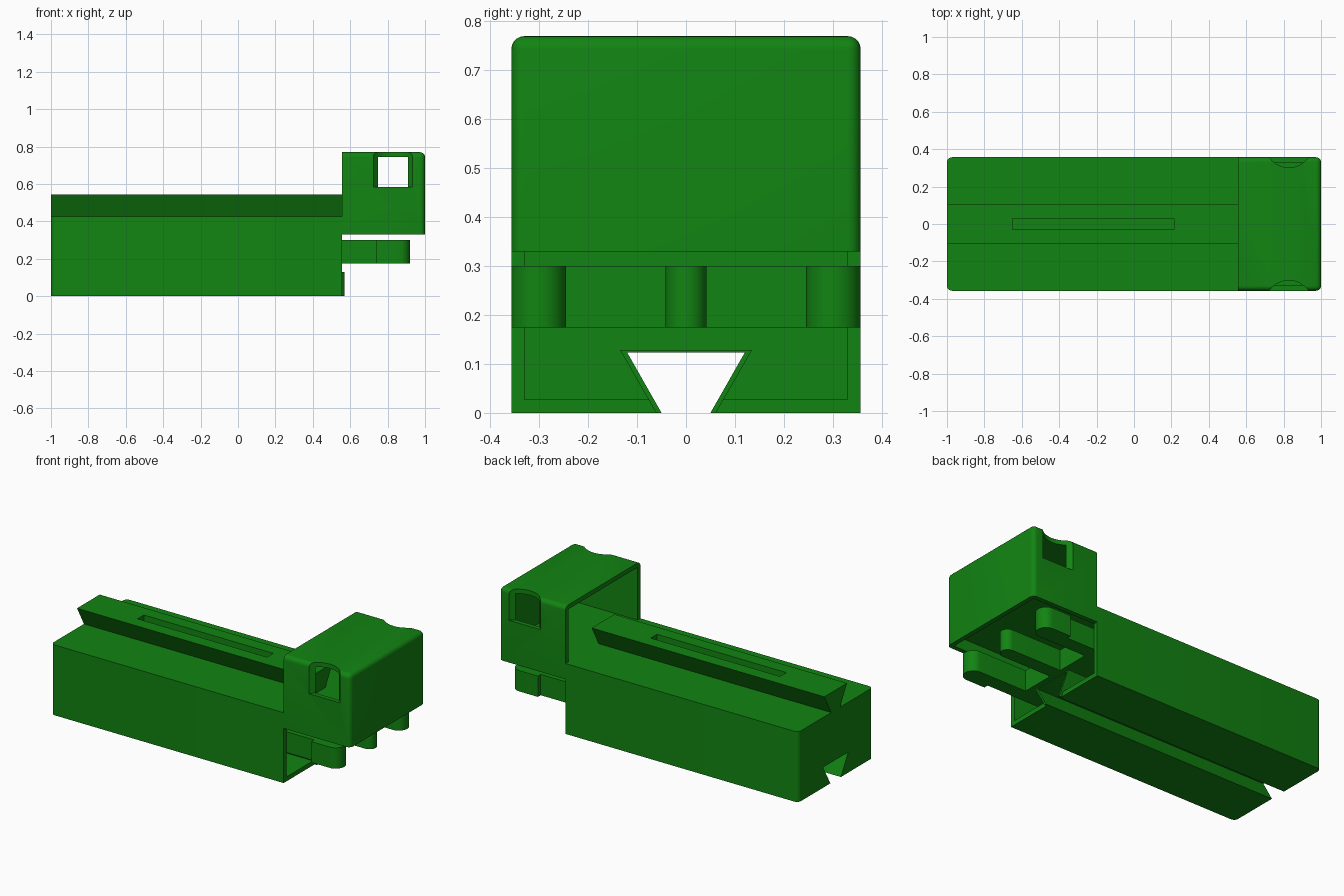
import bpy, bmesh, math

if "Cube" in bpy.data.objects:
    bpy.data.objects.remove(bpy.data.objects["Cube"])

green = bpy.data.materials.new("green")
green.diffuse_color = (0.006, 0.23, 0.006, 1)
green.use_nodes = True
green.node_tree.nodes["Principled BSDF"].inputs["Base Color"].default_value = green.diffuse_color

W, T = 0.357, 0.027        # half width, wall thickness
X0, XH, X1 = -1.0, 0.555, 1.0
TOP, HEAD_Z, HEAD_TOP = 0.425, 0.33, 0.77


def finish(bm, name):
    bmesh.ops.recalc_face_normals(bm, faces=bm.faces)
    me = bpy.data.meshes.new(name)
    bm.to_mesh(me)
    bm.free()
    me.materials.append(green)
    ob = bpy.data.objects.new(name, me)
    bpy.context.collection.objects.link(ob)
    return ob


def prism(name, pts, a, b, axis):
    """Extrude (y, z) points along x, or (x, y) points along z."""
    bm = bmesh.new()
    put = (lambda p: (a, *p)) if axis == 'x' else (lambda p: (*p, a))
    face = bm.faces.new([bm.verts.new(put(p)) for p in pts])
    res = bmesh.ops.extrude_face_region(bm, geom=[face])
    d = (b - a, 0, 0) if axis == 'x' else (0, 0, b - a)
    bmesh.ops.translate(bm, vec=d, verts=[v for v in res['geom'] if isinstance(v, bmesh.types.BMVert)])
    return finish(bm, name)


def box(name, x, y, z):
    return prism(name, [(y[0], z[0]), (y[1], z[0]), (y[1], z[1]), (y[0], z[1])], x[0], x[1], 'x')


def round_edges(ob, rule, r=0.027, seg=5):
    bm = bmesh.new()
    bm.from_mesh(ob.data)
    edges = [e for e in bm.edges if rule(e.verts[0].co, e.verts[1].co)]
    bmesh.ops.bevel(bm, geom=edges, offset=r, segments=seg, profile=0.5, affect='EDGES')
    bm.to_mesh(ob.data)
    bm.free()


def combine(ob, other, op='DIFFERENCE'):
    bpy.context.view_layer.objects.active = ob
    m = ob.modifiers.new("cut", 'BOOLEAN')
    m.operation, m.object, m.solver = op, other, 'EXACT'
    bpy.ops.object.modifier_apply(modifier=m.name)
    bpy.data.objects.remove(other)


def trapezoid(bottom, top, z0, z1):
    return [(-bottom, z0), (bottom, z0), (top, z1), (-top, z1)]


def same(a, b):
    return abs(a - b) < 1e-4


# Long hollow body with rounded rear corners
body = box("body", (X0, XH), (-W, W), (0, TOP))
round_edges(body, lambda p, q: same(p.x, X0) and same(q.x, X0) and same(p.y, q.y))
combine(body, box("cavity", (X0 + T, XH + 0.1), (-W + T, W - T), (T, TOP - T)))

# Dovetail channel along the underside, with a thin lining
combine(body, prism("lining", trapezoid(0.061, 0.135, 0, 0.129), X0 + 0.01, XH + 0.015, 'x'), 'UNION')
combine(body, prism("channel", trapezoid(0.0386, 0.12, -0.02, 0.123), X0 - 0.1, XH + 0.1, 'x'))

# Dovetail rail on top, with a narrow slot
rail = prism("dovetail_rail", trapezoid(0.042, 0.108, TOP - 0.001, 0.545), X0, XH, 'x')
combine(rail, box("slot", (-0.65, 0.215), (-0.03, 0.03), (0.48, 0.6)))

# Head: rounded box, open to the rear above the floor and open underneath
head = box("head", (XH, X1), (-W, W), (HEAD_Z, HEAD_TOP))
round_edges(head, lambda p, q: (same(p.z, HEAD_TOP) and same(q.z, HEAD_TOP)
                                and not (same(p.x, XH) and same(q.x, XH)))
            or (same(p.x, X1) and same(q.x, X1) and same(p.y, q.y)))
combine(head, box("upper_cavity", (XH - 0.1, X1 - T), (-W + T, W - T), (TOP, HEAD_TOP - T)))
combine(head, box("lower_cavity", (XH - 0.1, X1 - T), (-W + T, W - T), (HEAD_Z - 0.1, TOP - T)))

# Curved finger notches on both sides of the head
for s in (-1, 1):
    ring = [(0.828 + 0.128 * math.cos(i * math.tau / 48), s * 0.43 + 0.128 * math.sin(i * math.tau / 48))
            for i in range(48)]
    combine(head, prism("notch", ring, 0.585, 0.9, 'z'))


# Comb of three rounded prongs joined by a cross bar
def prong(name, y, r):
    arc = [(0.92 - r + r * math.sin(i * math.pi / 16), y - r * math.cos(i * math.pi / 16)) for i in range(17)]
    lo, hi = max(y - r, -W + T), min(y + r, W - T)
    # the shank is narrower where it enters the body
    pts = [(0.54, lo), (0.74, lo)] + ([(0.74, y - r)] if lo > y - r else []) + arc
    pts += ([(0.74, y + r)] if hi < y + r else []) + [(0.74, hi), (0.54, hi)]
    return prism(name, pts, 0.174, 0.30, 'z')


prong("front_prong", -0.301, 0.056)
prong("middle_prong", 0.0, 0.042)
prong("back_prong", 0.301, 0.056)
box("prong_bar", (0.3, 0.548), (-W + T, W - T), (0.174, 0.30))

# Smooth the rounded parts, keep edges crisp
for ob in bpy.context.collection.objects:
    ob.select_set(True)
    bpy.context.view_layer.objects.active = ob
bpy.ops.object.shade_smooth_by_angle(angle=math.radians(30))
